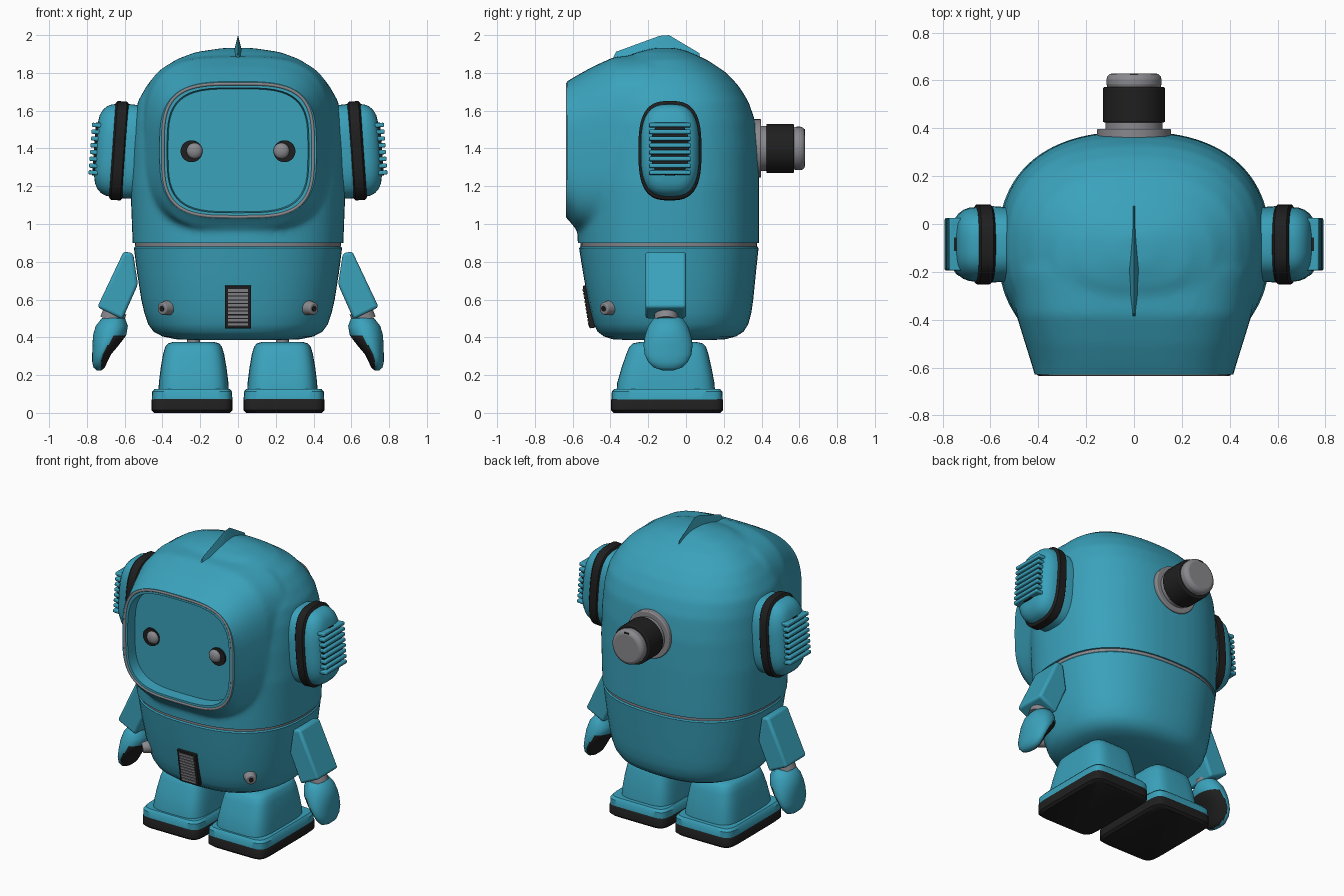
import bpy, bmesh, math
from mathutils import Vector, Matrix

if "Cube" in bpy.data.objects:
    bpy.data.objects.remove(bpy.data.objects["Cube"], do_unlink=True)


def material(name, rgb, rough=0.5):
    m = bpy.data.materials.new(name)
    m.use_nodes = True
    m.diffuse_color = (*rgb, 1)
    bsdf = m.node_tree.nodes["Principled BSDF"]
    bsdf.inputs["Base Color"].default_value = (*rgb, 1)
    bsdf.inputs["Roughness"].default_value = rough
    return m


TEAL = material("teal paint", (0.042, 0.36, 0.5))
GREY = material("grey metal", (0.25, 0.25, 0.27))
BLACK = material("black rubber", (0.014, 0.014, 0.014))


def finish(name, bm, mat, mirror=False, bevel=0, tf=None, angle=40):
    """Turn a bmesh into a shaded object, optionally bevelled and mirrored in x."""
    if tf:
        bm.transform(tf)
    bmesh.ops.recalc_face_normals(bm, faces=bm.faces)
    me = bpy.data.meshes.new(name)
    bm.to_mesh(me)
    bm.free()
    ob = bpy.data.objects.new(name, me)
    bpy.context.collection.objects.link(ob)
    me.materials.append(mat)
    smooth(ob, angle)
    if bevel:
        b = ob.modifiers.new("bevel", "BEVEL")
        b.width, b.segments, b.limit_method = bevel, 3, "ANGLE"
    if mirror:
        ob.modifiers.new("mirror", "MIRROR")
    return ob


def activate(ob):
    bpy.ops.object.select_all(action="DESELECT")
    ob.select_set(True)
    bpy.context.view_layer.objects.active = ob


def smooth(ob, angle=40):
    activate(ob)
    bpy.ops.object.shade_smooth_by_angle(angle=math.radians(angle))


def squircle(cu, cv, hu, hv, n, count=56):
    pts = []
    for i in range(count):
        a = 2 * math.pi * i / count
        c, s = math.cos(a), math.sin(a)
        pts.append((cu + hu * math.copysign(abs(c) ** (2 / n), c),
                    cv + hv * math.copysign(abs(s) ** (2 / n), s)))
    return pts


def place(axis, t, u, v):
    return {"x": (t, u, v), "y": (u, t, v), "z": (u, v, t)}[axis]


def loft(name, axis, rings, n, mat, **kw):
    """Skin rounded sections (t, centre u, centre v, half u, half v) along an axis."""
    bm = bmesh.new()
    loops = [[bm.verts.new(place(axis, r[0], u, v)) for u, v in squircle(*r[1:], n)]
             for r in rings]
    for a, b in zip(loops, loops[1:]):
        for i in range(len(a)):
            j = (i + 1) % len(a)
            bm.faces.new((a[i], a[j], b[j], b[i]))
    bm.faces.new(loops[0])
    bm.faces.new(loops[-1])
    return finish(name, bm, mat, **kw)


def box(name, centre, size, mat, **kw):
    bm = bmesh.new()
    bmesh.ops.create_cube(bm, size=1, matrix=Matrix.Translation(centre) @ Matrix.Diagonal((*size, 1)))
    return finish(name, bm, mat, **kw)


def disc(name, centre, r, depth, direction, mat, r2=None, **kw):
    bm = bmesh.new()
    turn = Vector(direction).to_track_quat("Z", "Y").to_matrix().to_4x4()
    bmesh.ops.create_cone(bm, cap_ends=True, segments=40, radius1=r, radius2=r2 or r,
                          depth=depth, matrix=Matrix.Translation(centre) @ turn)
    return finish(name, bm, mat, **kw)


def prism(name, profile, y0, y1, mat, **kw):
    bm = bmesh.new()
    face = bm.faces.new([bm.verts.new((x, y0, z)) for x, z in profile])
    new = bmesh.ops.extrude_face_region(bm, geom=[face])["geom"]
    bmesh.ops.translate(bm, vec=(0, y1 - y0, 0), verts=[g for g in new if isinstance(g, bmesh.types.BMVert)])
    return finish(name, bm, mat, **kw)


def cut(ob, cutter):
    m = ob.modifiers.new("cut", "BOOLEAN")
    m.operation, m.object, m.solver = "DIFFERENCE", cutter, "EXACT"
    activate(ob)
    bpy.ops.object.modifier_apply(modifier=m.name)
    bpy.data.objects.remove(cutter, do_unlink=True)


def shell(rows):
    """Rows of z, half width, front y, back y become loft sections."""
    return [(z, 0, (f + b) / 2, w, (b - f) / 2) for z, w, f, b in rows]


# Helmet: dome and face hood fused into one skin
helmet = loft("helmet", "z", shell([
    (0.82, .555, -.57, .385), (0.95, .56, -.575, .387), (1.2, .57, -.58, .387),
    (1.4, .562, -.575, .384), (1.55, .55, -.55, .365), (1.65, .53, -.51, .33),
    (1.73, .485, -.47, .28), (1.8, .43, -.42, .215), (1.87, .33, -.35, .11),
    (1.91, .225, -.26, .02), (1.932, .08, -.17, -.05)]), 2.4, TEAL)
hood = loft("hood", "y", [(y, 0, (lo + hi) / 2, w, (hi - lo) / 2) for y, w, lo, hi in [
    (-.70, .40, 1.09, 1.71), (-.63, .415, 1.03, 1.755), (-.58, .43, .97, 1.785),
    (-.5, .455, .95, 1.83), (-.38, .492, .94, 1.885), (-.2, .52, .95, 1.9), (0, .48, 1, 1.88)]],
    3.3, TEAL)
activate(helmet)
hood.select_set(True)
bpy.ops.object.join()
fuse = helmet.modifiers.new("fuse", "REMESH")
fuse.mode, fuse.voxel_size = "VOXEL", 0.016
soften = helmet.modifiers.new("soften", "SMOOTH")
soften.factor, soften.iterations = 0.5, 10
for name in ("fuse", "soften"):
    bpy.ops.object.modifier_apply(modifier=name)
cut(helmet, box("front_cutter", (0, -1.13, 1.4), (2, 1, 2), TEAL))
cut(helmet, box("base_cutter", (0, 0, 0.4), (2, 2, 1), TEAL))
cut(helmet, loft("screen_cutter", "y", [(-.8, 0, 1.39, .39, .345), (-.56, 0, 1.39, .37, .325)], 3.5, TEAL))
smooth(helmet, 35)

# Thin rim round the face opening
curve = bpy.data.curves.new("face_rim", "CURVE")
curve.dimensions, curve.bevel_depth = "3D", 0.009
line = curve.splines.new("POLY")
rim_pts = squircle(0, 1.39, .398, .352, 3.5, 72)
line.points.add(len(rim_pts) - 1)
for p, (x, z) in zip(line.points, rim_pts):
    p.co = (x, -.626, z, 1)
line.use_cyclic_u = True
curve.materials.append(GREY)
bpy.context.collection.objects.link(bpy.data.objects.new("face_rim", curve))

# Eyes
disc("eye_sockets", (.246, -.563, 1.385), .058, .016, (0, -1, 0), BLACK, mirror=True)
bm = bmesh.new()
bmesh.ops.create_uvsphere(bm, u_segments=24, v_segments=16, radius=.042,
                          matrix=Matrix.Translation((.23, -.572, 1.387)) @ Matrix.Diagonal((1, .6, 1, 1)))
finish("eyes", bm, GREY, mirror=True)

# Crest: a thin ridge on the crown
bm = bmesh.new()
side = [(-.39, 1.87), (-.24, 1.88), (.08, 1.86)]
top = [bm.verts.new((0, y, z)) for y, z in [(-.37, 1.912), (-.14, 1.996), (-.09, 2.0), (.07, 1.905)]]
left, right = [[bm.verts.new((s * w, y, z)) for (y, z), w in zip(side, (.008, .03, .008))] for s in (1, -1)]
for row in (left, right):
    bm.faces.new((row[0], row[1], top[1], top[0]))
    bm.faces.new((row[1], top[2], top[1]))
    bm.faces.new((row[1], row[2], top[3], top[2]))
bm.faces.new((left[0], top[0], right[0]))
bm.faces.new((left[2], right[2], top[3]))
bm.faces.new(left + right[::-1])
finish("crest", bm, TEAL)

# Torso and waist seam
loft("waist_seam", "z", shell([(.85, .542, -.558, .375), (.92, .546, -.56, .377)]), 2.4, GREY)
loft("torso", "z", shell([
    (.385, .22, -.30, .13), (.39, .33, -.39, .21), (.405, .40, -.435, .265), (.43, .447, -.468, .305),
    (.47, .476, -.488, .33), (.53, .496, -.504, .346), (.6, .512, -.52, .356), (.74, .534, -.545, .37),
    (.872, .551, -.566, .384), (.88, .545, -.56, .378)]), 2.4, TEAL)

# Chest vent, set flush with the sloping front
lean = Matrix.Translation((0, -.514, .562)) @ Matrix.Rotation(math.radians(9), 4, "X")
box("vent_frame", (0, 0, 0), (.14, .03, .228), BLACK, tf=lean, bevel=.004)
for i in range(10):
    box("vent_slat", (0, -.012, -.09 + i * .02), (.106, .014, .014), GREY, tf=lean)

# Bolts on the torso
out = Vector((.68, -.72, -.12)).normalized()
spot = Vector((.383, -.415, .555))
disc("bolts", spot, .042, .06, out, GREY, r2=.032, mirror=True, bevel=.006)
disc("bolt_sockets", spot + out * .03, .015, .006, out, BLACK, mirror=True)

# Ear pods
pivot = Vector((.66, -.085, 1.39))
tilt = Matrix.Translation(pivot) @ Matrix.Rotation(math.radians(-4), 4, "Y") @ Matrix.Translation(-pivot)


def ear(name, rows, mat):
    loft(name, "x", [(x, -.085, 1.39, hy, hz) for x, hy, hz in rows], 2.9, mat, mirror=True, tf=tilt)


ear("ear_collars", [(.46, .15, .245), (.595, .16, .25), (.61, .155, .245)], TEAL)
ear("ear_bands", [(.595, .155, .25), (.605, .167, .262), (.655, .167, .262), (.665, .155, .25)], BLACK)
ear("ear_domes", [(.65, .156, .247), (.685, .154, .242), (.71, .145, .23), (.73, .13, .21),
                  (.745, .11, .18), (.756, .07, .12), (.76, .03, .06)], TEAL)
ear("ear_grilles", [(.70, .10, .14), (.763, .10, .14)], BLACK)
for i in range(8):
    box("ear_slats", (.753, -.085, 1.265 + i * .036), (.06, .22, .023), TEAL, mirror=True, tf=tilt, bevel=.007)

# Back knob, stacked along y
for name, y0, y1, r, mat in [("knob_flange", .33, .398, .155, GREY), ("knob_neck", .39, .44, .12, GREY),
                             ("knob_grip", .425, .572, .13, BLACK), ("knob_cap", .56, .63, .115, GREY)]:
    disc(name, (0, (y0 + y1) / 2, 1.4), r, y1 - y0, (0, 1, 0), mat, bevel=.025 if name == "knob_cap" else .006)
box("knob_notch", (0, .612, 1.478), (.035, .034, .05), BLACK)

# Arms, wrists and mitten hands
prism("upper_arms", [(.605, .855), (.555, .845), (.53, .68), (.612, .495), (.745, .56)], -.215, 0, TEAL,
      mirror=True, bevel=.016)
disc("wrists", (.66, -.105, .515), .062, .06, (.4, 0, -1), GREY, mirror=True)
hands = loft("hands", "z", [(z, cx, -.095, hx, hy) for z, cx, hx, hy in [
    (.512, .66, .03, .04), (.50, .66, .062, .078), (.46, .668, .085, .105), (.41, .68, .088, .122),
    (.36, .70, .07, .13), (.31, .722, .05, .124), (.27, .732, .04, .105), (.24, .735, .03, .075),
    (.225, .735, .012, .03)]], 2.1, TEAL, mirror=True)
hands.data.materials.append(BLACK)
for f in hands.data.polygons:
    if f.normal.x < -.3 and .23 < f.center.z < .42:
        f.material_index = 1

# Legs and boots
disc("ankles", (.235, -.1, .38), .035, .1, (0, 0, 1), GREY, mirror=True)
loft("legs", "z", [(z, .235, cy, hx, hy) for z, cy, hx, hy in [
    (.10, -.107, .187, .262), (.16, -.107, .184, .257), (.24, -.103, .174, .238), (.31, -.099, .162, .218),
    (.35, -.097, .15, .203), (.368, -.096, .135, .185), (.375, -.095, .11, .15)]], 4.5, TEAL, mirror=True)
loft("boot_bands", "z", [(z, .243, -.1, .213 - d, .294 - d) for z, d in [(.06, 0), (.112, .001), (.127, .014)]],
     9, TEAL, mirror=True)
loft("boot_soles", "z", [(z, .243, -.1, .215 - d, .297 - d) for z, d in
                         [(0, .015), (.014, 0), (.068, 0), (.078, .006)]], 9, BLACK, mirror=True)
